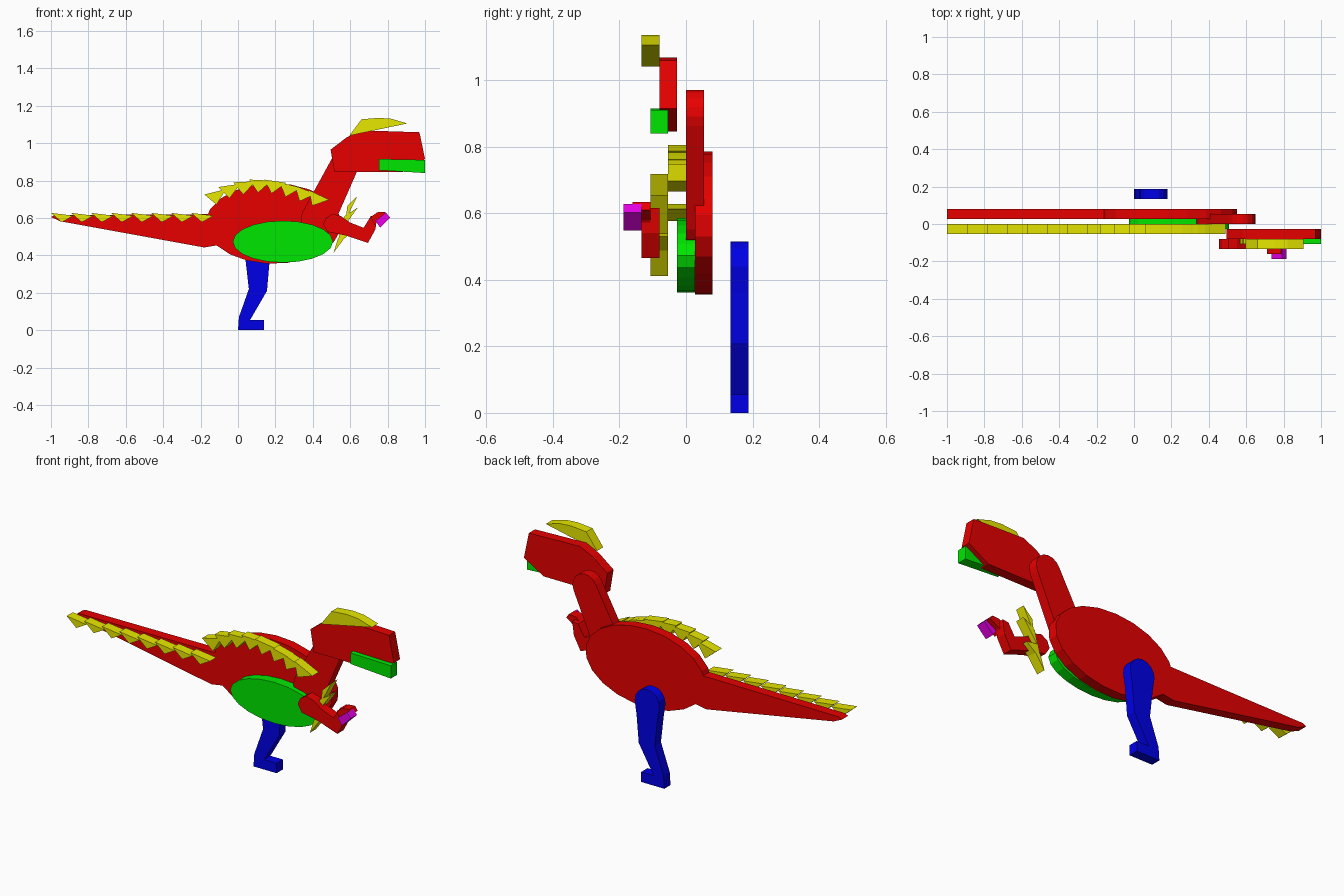
import bpy, bmesh, math
from mathutils import Matrix, Vector

if "Cube" in bpy.data.objects:
    bpy.data.objects.remove(bpy.data.objects["Cube"])


def colour(name, rgb):
    m = bpy.data.materials.new(name)
    m.diffuse_color = (*rgb, 1)
    m.use_nodes = True
    m.node_tree.nodes["Principled BSDF"].inputs["Base Color"].default_value = m.diffuse_color
    return m


RED = colour("red", (1, 0, 0))
YELLOW = colour("yellow", (1, 1, 0))
GREEN = colour("green", (0, 1, 0))
BLUE = colour("blue", (0, 0, 1))
MAGENTA = colour("magenta", (1, 0, 1))
THICK = 0.0535          # every plate has the same thickness
STEP = THICK / 2        # plates are layered in half-thickness steps


def plate(name, profiles, layer, mat):
    """Extrude one or more x-z outlines; layer counts half-steps to the front edge."""
    y0 = layer * STEP
    bm = bmesh.new()
    for pts in profiles:
        front = [bm.verts.new((x, y0, z)) for x, z in pts]
        back = [bm.verts.new((x, y0 + THICK, z)) for x, z in pts]
        bm.faces.new(front)
        bm.faces.new(back[::-1])
        n = len(pts)
        for i in range(n):
            j = (i + 1) % n
            bm.faces.new((front[j], front[i], back[i], back[j]))
    bmesh.ops.recalc_face_normals(bm, faces=bm.faces)
    me = bpy.data.meshes.new(name)
    bm.to_mesh(me)
    bm.free()
    me.materials.append(mat)
    ob = bpy.data.objects.new(name, me)
    bpy.context.collection.objects.link(ob)
    return ob


def arc(cx, cz, a, b, start, end, n):
    """n + 1 points along an ellipse, angles in degrees."""
    out = []
    for i in range(n + 1):
        t = math.radians(start + (end - start) * i / n)
        out.append((cx + a * math.cos(t), cz + b * math.sin(t)))
    return out


def spike(x, z, angle, shape):
    """A triangle with its tip at (x, z), turned by angle."""
    r = Matrix.Rotation(math.radians(angle), 2)
    return [tuple(Vector((x, z)) + r @ Vector(p)) for p in shape]


# Body and tail in one outline
body = arc(0.19, 0.57, 0.363, 0.215, -147, 160, 18)
tail = [(-0.16, 0.62), (-0.98, 0.615), (-1.0, 0.605), (-0.95, 0.582), (-0.18, 0.442)]
plate("body_and_tail", [body + tail], 1, RED)

# Belly patch
plate("belly", [arc(0.24, 0.473, 0.268, 0.112, 0, 342, 19)], -1, GREEN)

# Neck, a tapered bar with round ends
plate("neck", [arc(0.425, 0.59, 0.09, 0.09, 154, 334, 8)
               + arc(0.575, 0.895, 0.075, 0.075, -26, 154, 8)], 0, RED)

# Head, jaw and crest
plate("head", [[(0.495, 0.965), (0.58, 1.03), (0.66, 1.068), (0.97, 1.058),
                (1.0, 0.915), (0.88, 0.845), (0.515, 0.845)]], -3, RED)
plate("jaw", [[(0.755, 0.915), (1.0, 0.91), (1.0, 0.84), (0.755, 0.855)]], -4, GREEN)
plate("crest", [[(0.595, 1.04), (0.66, 1.127), (0.75, 1.135), (0.82, 1.13),
                 (0.905, 1.105)]], -5, YELLOW)

# Leg with foot
plate("leg", [arc(0.105, 0.44, 0.075, 0.075, 0, 180, 8)
              + [(0.042, 0.36), (0.058, 0.22), (0.005, 0.07), (0, 0), (0.14, 0),
                 (0.14, 0.055), (0.065, 0.055), (0.155, 0.21), (0.168, 0.36)]], 5, BLUE)

# Arm, wrist and claw
plate("arm", [[(0.455, 0.565), (0.47, 0.6), (0.505, 0.622), (0.55, 0.61), (0.60, 0.575),
               (0.672, 0.547), (0.71, 0.61), (0.745, 0.615), (0.735, 0.54),
               (0.695, 0.466), (0.58, 0.505), (0.48, 0.525)]], -5, RED)
plate("wrist", [[(0.71, 0.605), (0.745, 0.63), (0.785, 0.633), (0.80, 0.61),
                 (0.745, 0.58), (0.73, 0.56)]], -6, RED)
plate("claw", [[(0.735, 0.585), (0.79, 0.628), (0.815, 0.602), (0.76, 0.548)]], -7, MAGENTA)

# Tail spikes
TAIL = [(0, 0), (0.12, -0.015), (0.058, -0.05)]
plate("tail_spikes", [spike(-1 + 0.107 * i, 0.627, 0, TAIL) for i in range(8)], -2, YELLOW)

# Back spikes following the arch
BACK = [(0, 0), (0.12, 0), (0.05, -0.068)]
tips = [(-0.18, 0.725), (-0.105, 0.765), (-0.025, 0.79), (0.06, 0.805),
        (0.14, 0.805), (0.222, 0.79), (0.305, 0.77), (0.38, 0.748)]
plate("back_spikes", [spike(x, z, 14 - 5.6 * i, BACK) for i, (x, z) in enumerate(tips)],
      -2, YELLOW)

# Chest spikes
plate("chest_spikes", [[(0.64, 0.718), (0.585, 0.665), (0.575, 0.59)],
                       [(0.64, 0.655), (0.57, 0.61), (0.55, 0.53)],
                       [(0.62, 0.53), (0.55, 0.54), (0.53, 0.46)],
                       [(0.575, 0.5), (0.535, 0.49), (0.51, 0.412)]], -4, YELLOW)
